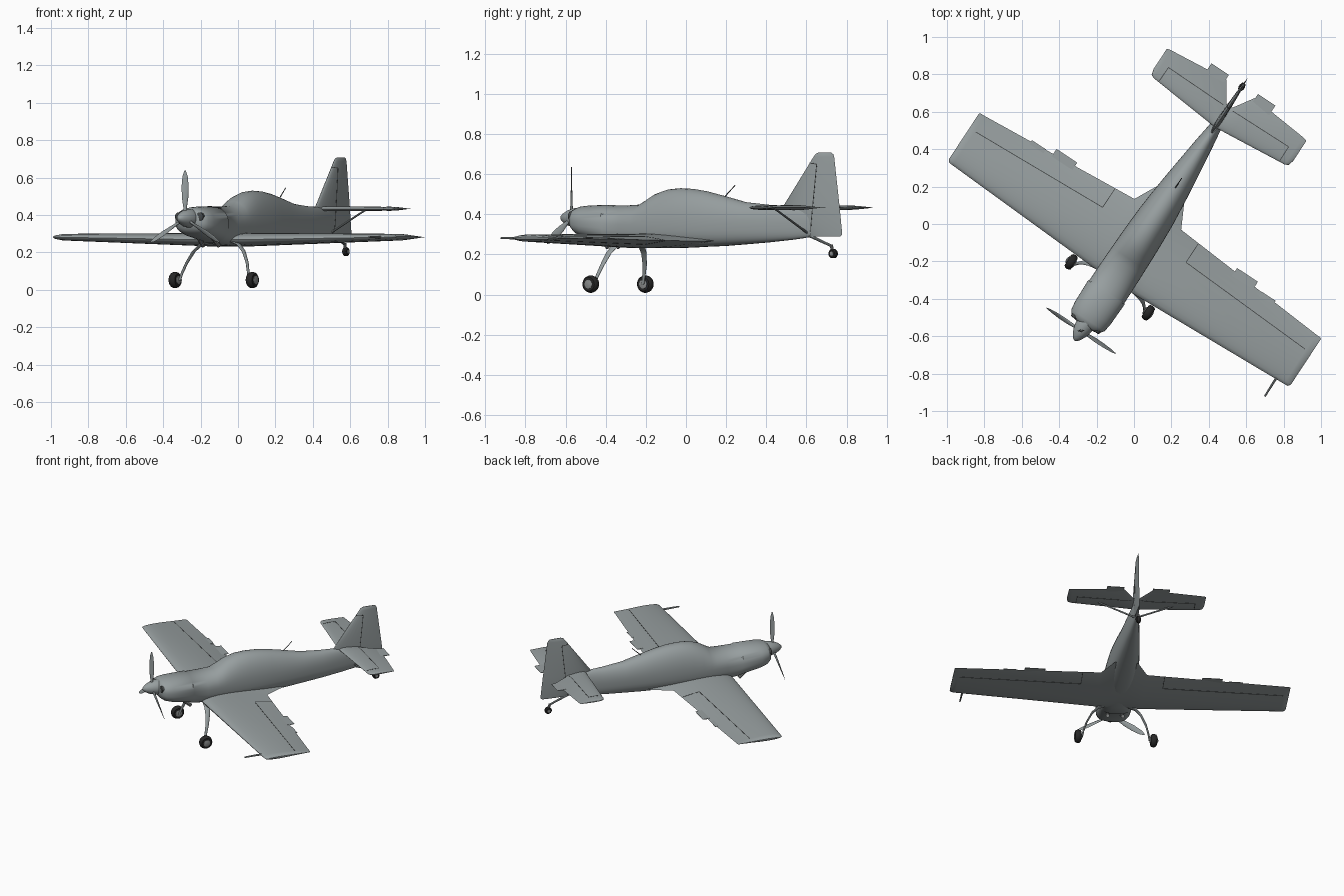
import bpy, bmesh
from math import sin, cos, pi, radians
from mathutils import Matrix, Vector

if "Cube" in bpy.data.objects:
    bpy.data.objects.remove(bpy.data.objects["Cube"])

# The aircraft is built along y, then yawed and shifted into place
PLACE = Matrix.Rotation(radians(-33.4), 4, 'Z') @ Matrix.Translation((0.078, 0, 0))


def material(name, rgb):
    m = bpy.data.materials.new(name)
    m.use_nodes = True
    m.diffuse_color = (*rgb, 1)
    m.node_tree.nodes["Principled BSDF"].inputs["Base Color"].default_value = (*rgb, 1)
    return m


GREY = material("airframe grey", (0.31, 0.345, 0.35))
METAL = material("wheel metal", (0.26, 0.27, 0.27))
RUBBER = material("tyre black", (0.02, 0.02, 0.02))
DARK = material("panel gap dark", (0.06, 0.065, 0.065))


def loft(name, rings, mat, angle=35):
    """Skin a list of equal point rings and cap both ends."""
    bm = bmesh.new()
    loops = [[bm.verts.new(p) for p in ring] for ring in rings]
    n = len(rings[0])
    for a, b in zip(loops, loops[1:]):
        for i in range(n):
            j = (i + 1) % n
            bm.faces.new((a[i], a[j], b[j], b[i]))
    bm.faces.new(loops[0])
    bm.faces.new(loops[-1])
    bmesh.ops.recalc_face_normals(bm, faces=bm.faces)
    me = bpy.data.meshes.new(name)
    bm.to_mesh(me)
    bm.free()
    me.transform(PLACE)
    me.materials.append(mat)
    ob = bpy.data.objects.new(name, me)
    bpy.context.collection.objects.link(ob)
    bpy.ops.object.select_all(action='DESELECT')
    bpy.context.view_layer.objects.active = ob
    ob.select_set(True)
    bpy.ops.object.shade_smooth_by_angle(angle=radians(angle))
    return ob


def circle(n):
    return [(cos(2 * pi * i / n), sin(2 * pi * i / n)) for i in range(n)]


def lathe(name, centre, axis, profile, mat, n=28):
    """Round part: profile lists (position along axis, radius)."""
    c = Vector(centre)
    rings = []
    for d, r in profile:
        if axis == 'X':
            rings.append([c + Vector((d, r * a, r * b)) for a, b in circle(n)])
        else:
            rings.append([c + Vector((r * a, d, r * b)) for a, b in circle(n)])
    return loft(name, rings, mat)


def tube(name, p, q, r0, r1, mat, n=10):
    p, q = Vector(p), Vector(q)
    turn = (q - p).to_track_quat('Z', 'Y')
    loft(name, [[c + turn @ Vector((r * a, r * b, 0)) for a, b in circle(n)]
                for c, r in ((p, r0), (q, r1))], mat)


# Aerofoil surfaces: sections are (span, leading, trailing, centre, thickness)
def half_depth(t, th):
    return 5 * th * (0.2969 * t ** 0.5 - 0.126 * t - 0.3516 * t**2 + 0.2843 * t**3 - 0.1036 * t**4)


def to_point(s, y, c, h, upright):
    return (c + h, y, s) if upright else (s, y, c + h)


def aerofoil(section, upright, n=14):
    s, le, te, c, th = section
    ts = [(1 - cos(pi * i / n)) / 2 for i in range(n + 1)]
    path = [(t, 1) for t in reversed(ts)] + [(t, -1) for t in ts[1:-1]]
    return [to_point(s, le + t * (te - le), c, k * half_depth(t, th), upright) for t, k in path]


def surface(name, sections, upright=False):
    if not upright:
        sections = [(-s, *rest) for s, *rest in reversed(sections[1:])] + sections
    loft(name, [aerofoil(s, upright) for s in sections], GREY, 40)


def gap(name, sections, a, b, upright=False, side=1):
    """Dark control-surface gap from (span, y) to (span, y), flush with both skins."""
    rings = []
    for k in range(9):
        s, y = [p + (q - p) * k / 8 for p, q in zip(a, b)]
        lo, hi = next((m, n) for m, n in zip(sections, sections[1:]) if m[0] <= s <= n[0])
        f = (s - lo[0]) / (hi[0] - lo[0])
        _, le, te, c, th = [p + (q - p) * f for p, q in zip(lo, hi)]
        t = min(max((y - le) / (te - le), 0), 1)
        h = half_depth(t, th) + 0.001
        across = Vector((b[1] - a[1], a[0] - b[0])).normalized() * 0.002
        rings.append([to_point(side * (s + e * across.x), y + e * across.y, c, d * h, upright)
                      for e, d in ((-1, -1), (1, -1), (1, 1), (-1, 1))])
    loft(name, rings, DARK)


# Fuselage with cowling and raised cockpit: (y, half width, bottom, widest, top)
BODY = [
    (-0.60, 0.055, 0.345, 0.38, 0.415), (-0.59, 0.088, 0.318, 0.375, 0.43),
    (-0.565, 0.106, 0.298, 0.37, 0.439), (-0.52, 0.113, 0.283, 0.365, 0.444),
    (-0.387, 0.117, 0.256, 0.36, 0.447), (-0.38, 0.112, 0.25, 0.355, 0.443),
    (-0.28, 0.111, 0.238, 0.35, 0.445), (-0.21, 0.11, 0.235, 0.35, 0.449),
    (-0.17, 0.109, 0.234, 0.35, 0.472), (-0.12, 0.108, 0.233, 0.35, 0.502),
    (-0.05, 0.106, 0.232, 0.35, 0.524), (0.02, 0.103, 0.232, 0.35, 0.53),
    (0.10, 0.099, 0.234, 0.35, 0.526), (0.18, 0.092, 0.238, 0.35, 0.514),
    (0.29, 0.081, 0.242, 0.35, 0.489), (0.41, 0.067, 0.25, 0.35, 0.46),
    (0.55, 0.05, 0.26, 0.35, 0.447), (0.70, 0.029, 0.274, 0.355, 0.44),
    (0.80, 0.012, 0.287, 0.36, 0.425)]


def body_ring(y, w, zb, zc, zt):
    ring = []
    for a, b in circle(36):
        e = 0.95 if b > 0 else 0.72
        reach = zt - zc if b > 0 else zc - zb
        x = abs(a) ** e * (1 if a > 0 else -1)
        z = abs(b) ** e * (1 if b > 0 else -1)
        ring.append((w * x, y, zc + reach * z))
    return ring


loft("fuselage", [body_ring(*s) for s in BODY], GREY, 40)

# Main wing with root fillets
WING = [(0, -0.318, 0.32, 0.268, 0.072), (0.08, -0.316, 0.25, 0.268, 0.072),
        (0.15, -0.313, 0.113, 0.268, 0.071), (1.06, -0.272, 0.043, 0.281, 0.036),
        (1.085, -0.27, 0.042, 0.281, 0.026), (1.095, -0.255, 0.038, 0.281, 0.01)]
surface("wing", WING)

# Tailplane with the notch for the rudder
TAIL = [(0, 0.67, 0.80, 0.433, 0.026), (0.02, 0.672, 0.81, 0.433, 0.026),
        (0.09, 0.678, 0.917, 0.433, 0.026), (0.42, 0.709, 0.885, 0.433, 0.02),
        (0.438, 0.718, 0.882, 0.433, 0.015), (0.447, 0.75, 0.878, 0.433, 0.006)]
surface("tailplane", TAIL)

# Fin and rudder
FIN = [(0.288, 0.79, 0.972, 0, 0.018), (0.30, 0.785, 0.984, 0, 0.022),
       (0.44, 0.632, 0.968, 0, 0.03), (0.685, 0.812, 0.936, 0, 0.018),
       (0.70, 0.824, 0.93, 0, 0.012), (0.707, 0.84, 0.918, 0, 0.005)]
surface("fin", FIN, upright=True)
gap("rudder_gap", FIN, (0.295, 0.80), (0.65, 0.838), True)
gap("rudder_horn_gap", FIN, (0.65, 0.838), (0.655, 0.792), True)

# Propeller and spinner
HUB = Vector((0, -0.632, 0.382))
lathe("spinner", (0, 0, HUB.z), 'Y',
      [(-0.695, 0.004), (-0.69, 0.013), (-0.675, 0.025), (-0.65, 0.038),
       (-0.62, 0.047), (-0.59, 0.051), (-0.58, 0.05)], GREY)
BLADE = [(0.02, 0.008, 0.008, 50), (0.06, 0.01, 0.006, 48), (0.11, 0.017, 0.004, 40),
         (0.17, 0.019, 0.003, 32), (0.225, 0.014, 0.002, 27), (0.255, 0.004, 0.001, 25)]
for k in range(3):
    spin = Matrix.Rotation(k * 2 * pi / 3, 3, 'Y')
    rings = []
    for r, w, th, twist in BLADE:
        pitch = Matrix.Rotation(radians(twist), 3, 'Z')
        rings.append([HUB + spin @ (pitch @ Vector((w * a, th * b, 0)) + Vector((0, 0, r)))
                      for a, b in circle(14)])
    loft("propeller_blade", rings, GREY)

LEG = [(0.07, -0.288, 0.26, 0.021), (0.12, -0.294, 0.243, 0.02), (0.16, -0.305, 0.205, 0.016),
       (0.193, -0.322, 0.145, 0.012), (0.212, -0.34, 0.09, 0.009), (0.22, -0.352, 0.05, 0.008)]

for side, label in ((1, "left"), (-1, "right")):
    # Control-surface gaps
    gap(label + "_aileron_gap", WING, (0.267, -0.018), (1.055, -0.055), side=side)
    gap(label + "_aileron_end_gap", WING, (0.267, -0.018), (0.267, 0.1), side=side)
    gap(label + "_elevator_gap", TAIL, (0.03, 0.795), (0.385, 0.80), side=side)
    gap(label + "_elevator_horn_gap", TAIL, (0.385, 0.80), (0.386, 0.712), side=side)

    # Trailing-edge tabs
    for part, x0, x1, y0, y1, z in (("aileron_tab", 0.512, 0.645, 0.05, 0.107, 0.275),
                                    ("aileron_strip", 0.69, 0.78, 0.04, 0.074, 0.277),
                                    ("elevator_tab", 0.093, 0.205, 0.88, 0.945, 0.433)):
        loft(label + "_" + part, [[(side * x, y0, z - 0.003), (side * x, y1, z - 0.001),
                                   (side * x, y1, z + 0.001), (side * x, y0, z + 0.003)]
                                  for x in (x0, x1)], GREY)

    # Cowling intake and exhaust
    loft(label + "_intake", [[(side * 0.066 + r * 0.024 * a, y, 0.39 + r * 0.024 * b)
                              for a, b in circle(20)]
                             for y, r in ((-0.57, 1), (-0.594, 1), (-0.597, 0.8))], DARK)
    tube(label + "_exhaust", (side * 0.045, -0.44, 0.285), (side * 0.05, -0.38, 0.235),
         0.012, 0.012, METAL)

    # Spring leg, axle and wheel
    rings = []
    for i, (x, y, z, w) in enumerate(LEG):
        p, q = LEG[max(i - 1, 0)], LEG[min(i + 1, len(LEG) - 1)]
        out = Vector((p[2] - q[2], 0, q[0] - p[0])).normalized() * 0.006
        rings.append([(side * (x + b * out.x), y + w * a, z + b * out.z) for a, b in circle(14)])
    loft(label + "_gear_leg", rings, GREY)
    wheel = (side * 0.247, -0.354, 0.052)
    lathe(label + "_tyre", wheel, 'X',
          [(-0.02, 0.025), (-0.02, 0.034), (-0.013, 0.041), (0, 0.044),
           (0.013, 0.041), (0.02, 0.034), (0.02, 0.025)], RUBBER)
    lathe(label + "_wheel_hub", wheel, 'X',
          [(-0.03, 0.006), (-0.023, 0.022), (0.023, 0.022), (0.026, 0.008)], METAL)

    # Tailplane brace
    tube(label + "_tail_brace", (side * 0.008, 0.78, 0.308), (side * 0.25, 0.745, 0.428),
         0.006, 0.005, GREY)

# Tail wheel on its spring
tube("tail_spring", (0, 0.76, 0.305), (0, 0.925, 0.24), 0.009, 0.006, GREY)
tube("tail_fork", (0, 0.918, 0.247), (0, 0.93, 0.205), 0.009, 0.007, METAL)
lathe("tail_tyre", (0, 0.93, 0.204), 'X',
      [(-0.013, 0.017), (-0.008, 0.023), (0.008, 0.023), (0.013, 0.017)], RUBBER)
lathe("tail_wheel_hub", (0, 0.93, 0.204), 'X', [(-0.016, 0.01), (0.016, 0.01)], METAL)

# Air-speed probe and aerial
tube("air_speed_probe", (1.01, -0.25, 0.281), (1.013, -0.385, 0.281), 0.007, 0.005, GREY)
tube("aerial", (0, 0.275, 0.48), (0, 0.345, 0.545), 0.003, 0.002, DARK)
